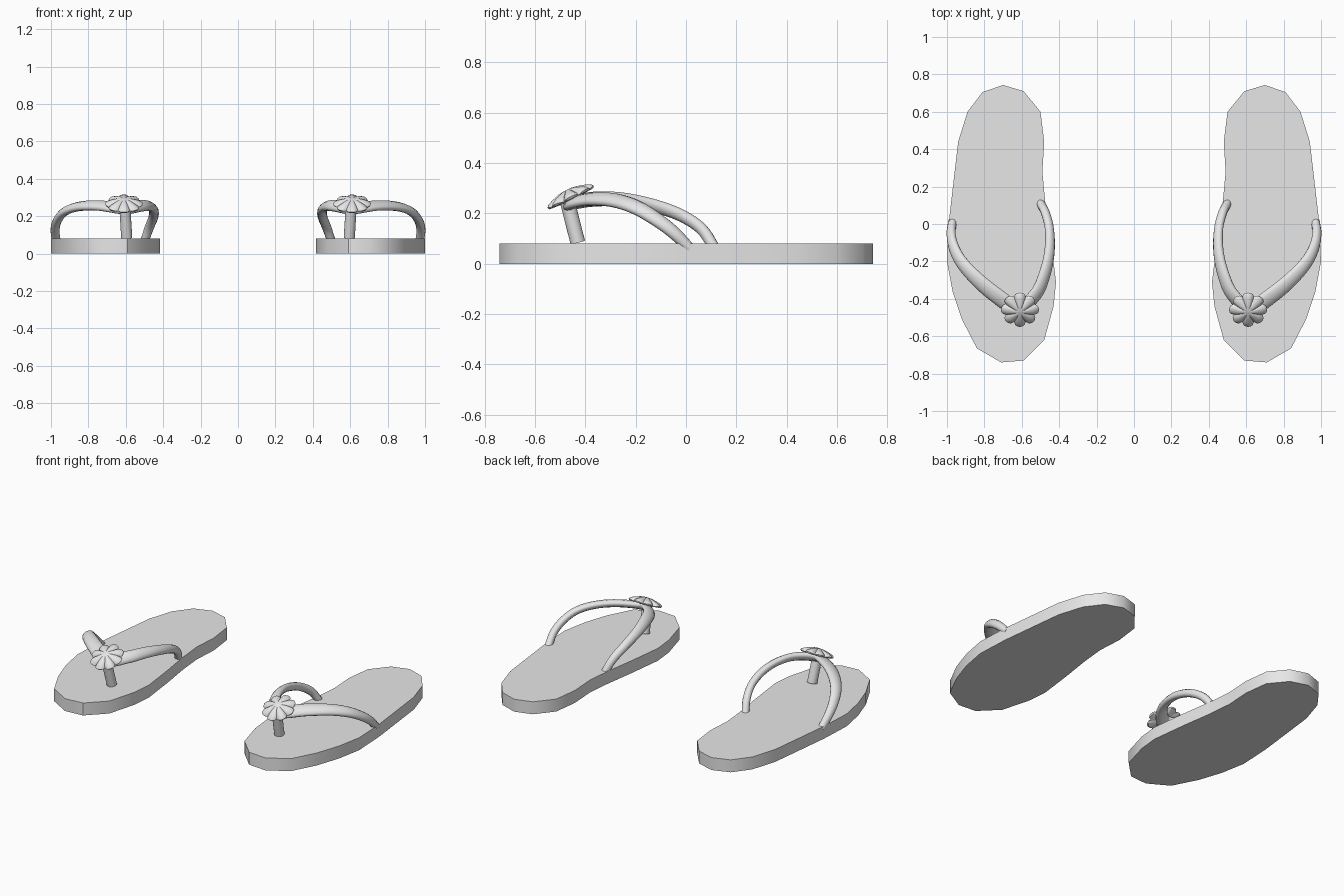
import bpy, bmesh, math
from mathutils import Vector, Matrix

if "Cube" in bpy.data.objects:
    bpy.data.objects.remove(bpy.data.objects["Cube"])

grey = bpy.data.materials.new("plain grey")
grey.diffuse_color = (0.8, 0.8, 0.8, 1)
grey.use_nodes = True
grey.node_tree.nodes["Principled BSDF"].inputs["Base Color"].default_value = grey.diffuse_color


def finish(bm, name, angle):
    """Turn a bmesh into a smooth object, mirrored to make the pair."""
    bmesh.ops.recalc_face_normals(bm, faces=bm.faces)
    me = bpy.data.meshes.new(name)
    bm.to_mesh(me)
    bm.free()
    me.materials.append(grey)
    ob = bpy.data.objects.new(name, me)
    bpy.context.collection.objects.link(ob)
    ob.modifiers.new("pair", 'MIRROR').use_axis[0] = True
    bpy.ops.object.select_all(action='DESELECT')
    ob.select_set(True)
    bpy.context.view_layer.objects.active = ob
    bpy.ops.object.shade_smooth_by_angle(angle=math.radians(angle))
    return ob


def skin(bm, rings):
    """Bridge successive closed rings of vertices with quads."""
    for a, b in zip(rings, rings[1:]):
        n = len(a)
        for i in range(n):
            j = (i + 1) % n
            bm.faces.new((a[i], a[j], b[j], b[i]))


def spline(pts, steps):
    """Catmull-Rom interpolation through the points."""
    p = [2 * pts[0] - pts[1]] + pts + [2 * pts[-1] - pts[-2]]
    out = []
    for i in range(1, len(p) - 2):
        a, b, c, d = p[i - 1:i + 3]
        for s in range(steps):
            t = s / steps
            out.append(0.5 * (2 * b + (c - a) * t + (2 * a - 5 * b + 4 * c - d) * t * t
                              + (3 * b - a - 3 * c + d) * t ** 3))
    return out + [pts[-1]]


# Soles: extruded foot outline
outline = [(.70, .743), (.59, .71), (.50, .60), (.48, .44), (.49, .28), (.475, .12),
           (.445, -.08), (.417, -.31), (.43, -.44), (.48, -.62), (.59, -.73), (.71, -.74),
           (.84, -.665), (.92, -.51), (.97, -.36), (1.0, -.2), (.99, .01), (.96, .27),
           (.94, .44), (.89, .60), (.81, .705)]
bm = bmesh.new()
low, high = [[bm.verts.new((x, y, z)) for x, y in outline] for z in (0, .08)]
skin(bm, [low, high])
bm.faces.new(low)
bm.faces.new(high)
finish(bm, "soles", 40)

# Straps: tapered oval tube; each point is x, y, z, half width
path = [(.970, .015, .06, .022), (.978, -.05, .125, .027), (.965, -.12, .178, .031),
        (.925, -.20, .225, .036), (.85, -.285, .252, .041), (.745, -.375, .257, .045),
        (.62, -.45, .243, .045), (.525, -.375, .256, .040), (.478, -.27, .256, .036),
        (.452, -.15, .236, .031), (.452, -.03, .197, .027), (.474, .06, .140, .025),
        (.502, .115, .06, .022)]
pts = spline([Vector(p) for p in path], 5)
bm = bmesh.new()
rings = []
for k, p in enumerate(pts):
    c, width = p.to_3d(), p[3]
    tan = (pts[min(k + 1, len(pts) - 1)].to_3d() - pts[max(k - 1, 0)].to_3d()).normalized()
    out = c - Vector((.71, -.25, .08))          # thin axis points away from the foot
    out.z *= 1.6
    out = (out - out.dot(tan) * tan).normalized()
    side = tan.cross(out)
    rings.append([bm.verts.new(c + side * width * math.cos(a) + out * .023 * math.sin(a))
                  for a in (math.tau * i / 12 for i in range(12))])
skin(bm, rings)
bm.faces.new(rings[0])
bm.faces.new(rings[-1])
finish(bm, "straps", 60)

# Toe posts: leaning cylinders under the flowers
foot, head = Vector((.595, -.43, .085)), Vector((.605, -.472, .25))
axis = head - foot
bm = bmesh.new()
bmesh.ops.create_cone(bm, cap_ends=True, segments=16, radius1=.03, radius2=.03, depth=axis.length,
                      matrix=Matrix.Translation((foot + head) / 2)
                      @ axis.to_track_quat('Z', 'Y').to_matrix().to_4x4())
finish(bm, "toe_posts", 40)

# Flowers: eight-petal tilted domes with grooves between petals
place = Matrix.Translation((.61, -.457, .263)) @ Matrix.Rotation(math.radians(26), 4, 'X')
bm = bmesh.new()
count = 48
rings = []
for r, z in ((.15, .035), (.4, .031), (.7, .022), (.92, .013), (1, .004), (.95, -.005), (.3, -.010)):
    ring = []
    for i in range(count):
        a = math.tau * i / count
        petal = abs(math.cos(4 * a)) ** .6
        radius = r * (.082 + .020 * petal)
        groove = .008 * (1 - petal) * r if z > 0 else 0
        ring.append(bm.verts.new(place @ Vector((radius * math.cos(a), radius * math.sin(a), z - groove))))
    rings.append(ring)
skin(bm, rings)
bm.faces.new(rings[0])
bm.faces.new(rings[-1])
finish(bm, "flowers", 50)
